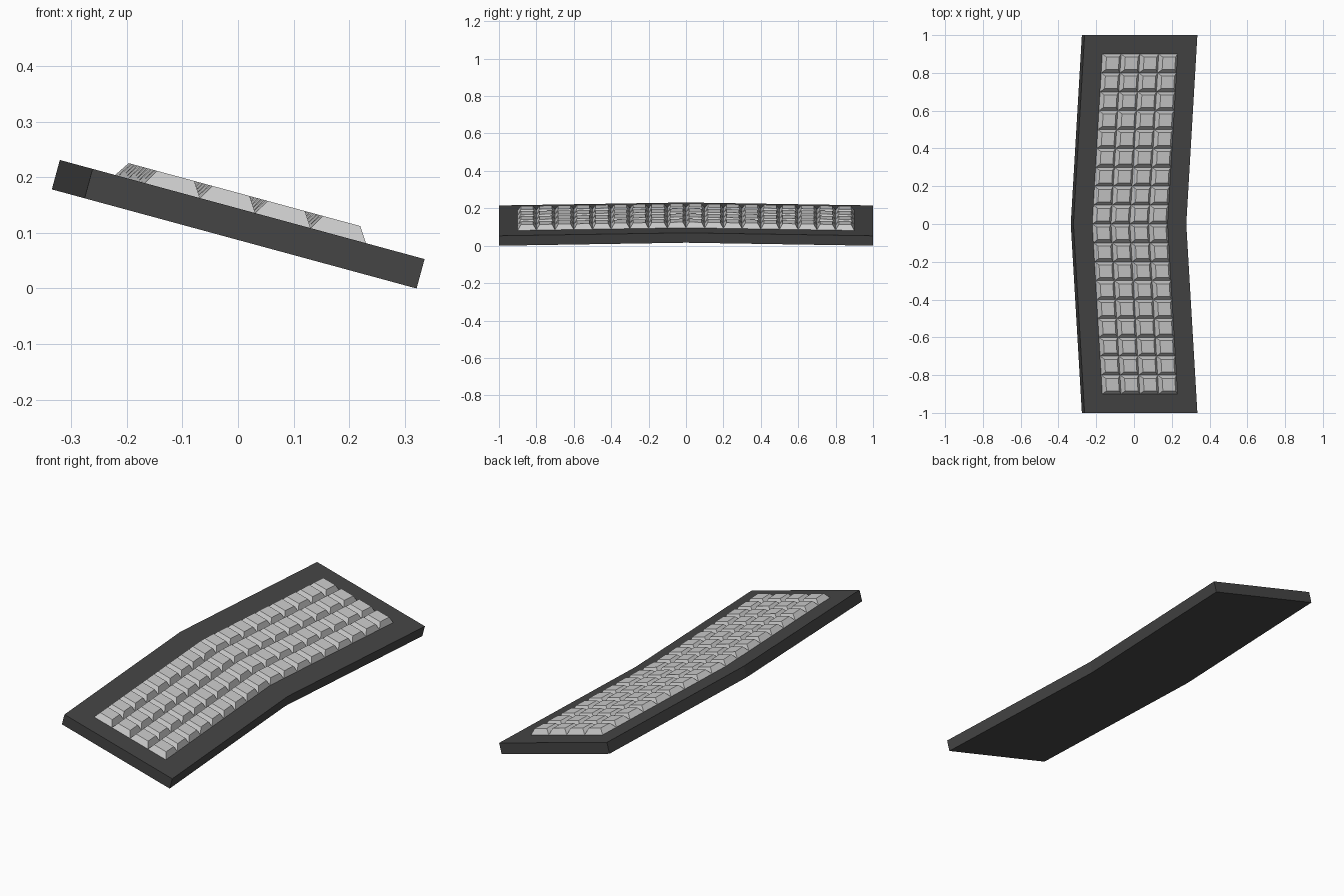
import bpy, bmesh
from math import radians, sin
from mathutils import Matrix

if "Cube" in bpy.data.objects:
    bpy.data.objects.remove(bpy.data.objects["Cube"])

TILT = radians(15.2)
HALF, BEND, THICK = 0.34, 0.061, 0.0548   # half depth, chevron offset, case thickness
PITCH = (2 * HALF - BEND) / 6             # key size across the slope
KEY_H, INSET = 0.027, 0.0168

# tilt about y, with the low edge resting on the ground
place = Matrix.Translation((-0.0068, 0, HALF * sin(TILT))) @ Matrix.Rotation(TILT, 4, 'Y')


def left_edge(y):
    return -HALF + BEND * abs(y)


def finish(bm, name, shade):
    bmesh.ops.recalc_face_normals(bm, faces=bm.faces)
    me = bpy.data.meshes.new(name)
    bm.to_mesh(me)
    bm.free()
    me.transform(place)
    ob = bpy.data.objects.new(name, me)
    bpy.context.collection.objects.link(ob)
    if shade is not None:
        mat = bpy.data.materials.new(name + "_colour")
        mat.diffuse_color = (shade, shade, shade, 1)
        mat.use_nodes = True
        mat.node_tree.nodes["Principled BSDF"].inputs["Base Color"].default_value = mat.diffuse_color
        me.materials.append(mat)
    return ob


# chevron-shaped case: outline extruded to its thickness
width = 6 * PITCH
bm = bmesh.new()
rows = []
for y in (-1, 0, 1):
    x = left_edge(y)
    rows.append([bm.verts.new(p) for p in (
        (x, y, 0), (x + width, y, 0), (x + width, y, THICK), (x, y, THICK))])
for a, b in zip(rows, rows[1:]):
    for i in range(4):
        j = (i + 1) % 4
        bm.faces.new((a[i], a[j], b[j], b[i]))
bm.faces.new(rows[0])
bm.faces.new(rows[-1])
finish(bm, "keyboard_case", 0.06)

# 4 x 18 grid of tapered keys following the chevron
bm = bmesh.new()
for c in range(1, 5):
    for r in range(18):
        y0 = -0.9 + 0.1 * r

        def ring(inset, z):
            pts = []
            for y, dx in ((y0 + inset, inset), (y0 + inset, PITCH - inset),
                          (y0 + 0.1 - inset, PITCH - inset), (y0 + 0.1 - inset, inset)):
                pts.append(bm.verts.new((left_edge(y) + c * PITCH + dx, y, z)))
            return pts

        base, top = ring(0, THICK), ring(INSET, THICK + KEY_H)
        bm.faces.new(top)
        bm.faces.new(base[::-1])
        for i in range(4):
            j = (i + 1) % 4
            bm.faces.new((base[i], base[j], top[j], top[i]))
finish(bm, "keys", None)
